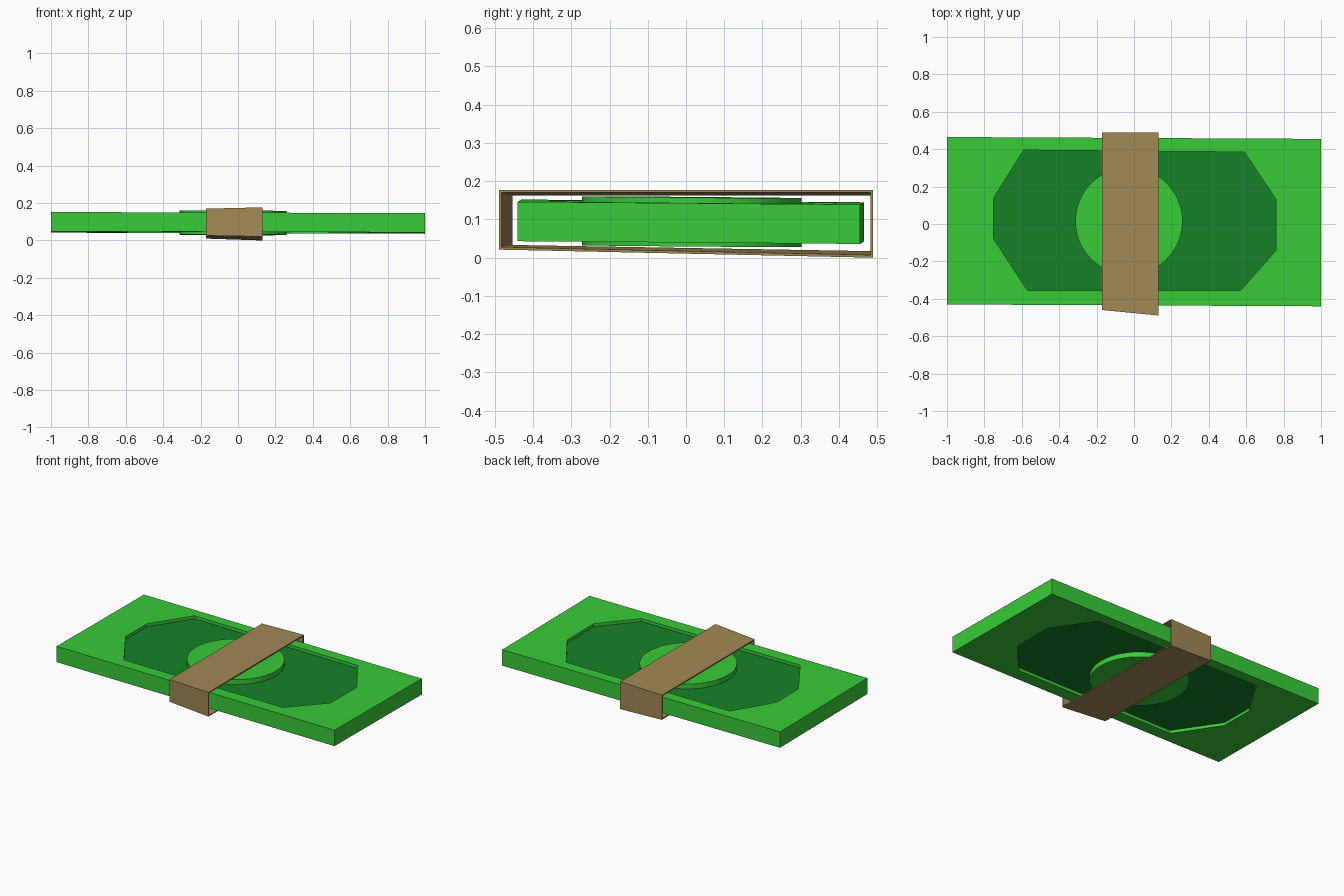
import bpy, bmesh
from math import cos, sin, pi

if "Cube" in bpy.data.objects:
    bpy.data.objects.remove(bpy.data.objects["Cube"])


def material(name, color):
    m = bpy.data.materials.new(name)
    m.diffuse_color = (*color, 1)
    m.use_nodes = True
    m.node_tree.nodes["Principled BSDF"].inputs["Base Color"].default_value = m.diffuse_color
    return m


LIGHT = material("light_green", (0.04, 0.60, 0.04))
DARK = material("dark_green", (0.008, 0.22, 0.02))
PAPER = material("paper_tan", (0.36, 0.25, 0.09))


def finish(name, bm, mats):
    bmesh.ops.recalc_face_normals(bm, faces=bm.faces)
    mesh = bpy.data.meshes.new(name)
    bm.to_mesh(mesh)
    bm.free()
    for m in mats:
        mesh.materials.append(m)
    ob = bpy.data.objects.new(name, mesh)
    bpy.context.scene.collection.objects.link(ob)
    return ob


def ring(bm, pts, offset):
    # loop of points parallel to the slightly tilted mid plane of the stack
    return [bm.verts.new((x, y, 0.094 - 0.003 * x - 0.008 * y + offset)) for x, y in pts]


def bridge(bm, a, b):
    n = len(a)
    return [bm.faces.new((a[i], a[(i + 1) % n], b[(i + 1) % n], b[i])) for i in range(n)]


# Note stack: slab with an octagonal recess on both faces
corners = [(-1, -0.43), (1, -0.44), (1, 0.455), (-1, 0.465)]
octagon = [(-0.75, -0.08), (-0.57, -0.355), (0.57, -0.355), (0.76, -0.14),
           (0.76, 0.13), (0.59, 0.385), (-0.59, 0.395), (-0.75, 0.14)]
bm = bmesh.new()
outlines = []
for s in (-1, 1):
    outer = ring(bm, corners, s * 0.0515)
    lip = ring(bm, octagon, s * 0.0515)
    floor = ring(bm, octagon, s * 0.032)
    for i in range(4):
        j = (i + 1) % 4
        bm.faces.new((outer[i], lip[2 * i], lip[2 * i + 1]))
        bm.faces.new((outer[i], outer[j], lip[2 * j], lip[2 * i + 1]))
    bridge(bm, lip, floor)
    bm.faces.new(floor).material_index = 1
    outlines.append(outer)
bridge(bm, *outlines)
finish("note_stack", bm, [LIGHT, DARK])

# Centre disc, standing proud of both faces
circle = [(-0.027 + 0.287 * cos(2 * pi * i / 40), 0.015 + 0.287 * sin(2 * pi * i / 40))
          for i in range(40)]
bm = bmesh.new()
low, high = ring(bm, circle, -0.064), ring(bm, circle, 0.064)
for f in bridge(bm, low, high):
    f.smooth = True
for loop in (low, high):
    bm.faces.new(loop)
for e in bm.edges:
    e.smooth = not any(len(f.verts) > 4 for f in e.link_faces)
finish("centre_disc", bm, [LIGHT])

# Paper band: slightly flared open sleeve, (y, z) outline at each end
left = [(-0.46, 0.026), (0.489, 0.01), (0.489, 0.17), (-0.46, 0.17)]
right = [(-0.489, 0.021), (0.489, 0.0), (0.489, 0.177), (-0.489, 0.177)]
bm = bmesh.new()
loops = [[bm.verts.new((x, y, z)) for y, z in pts] for x, pts in ((-0.17, left), (0.13, right))]
bridge(bm, *loops)
band = finish("paper_band", bm, [PAPER])
mod = band.modifiers.new("thickness", 'SOLIDIFY')
mod.thickness = 0.01
mod.offset = -1
